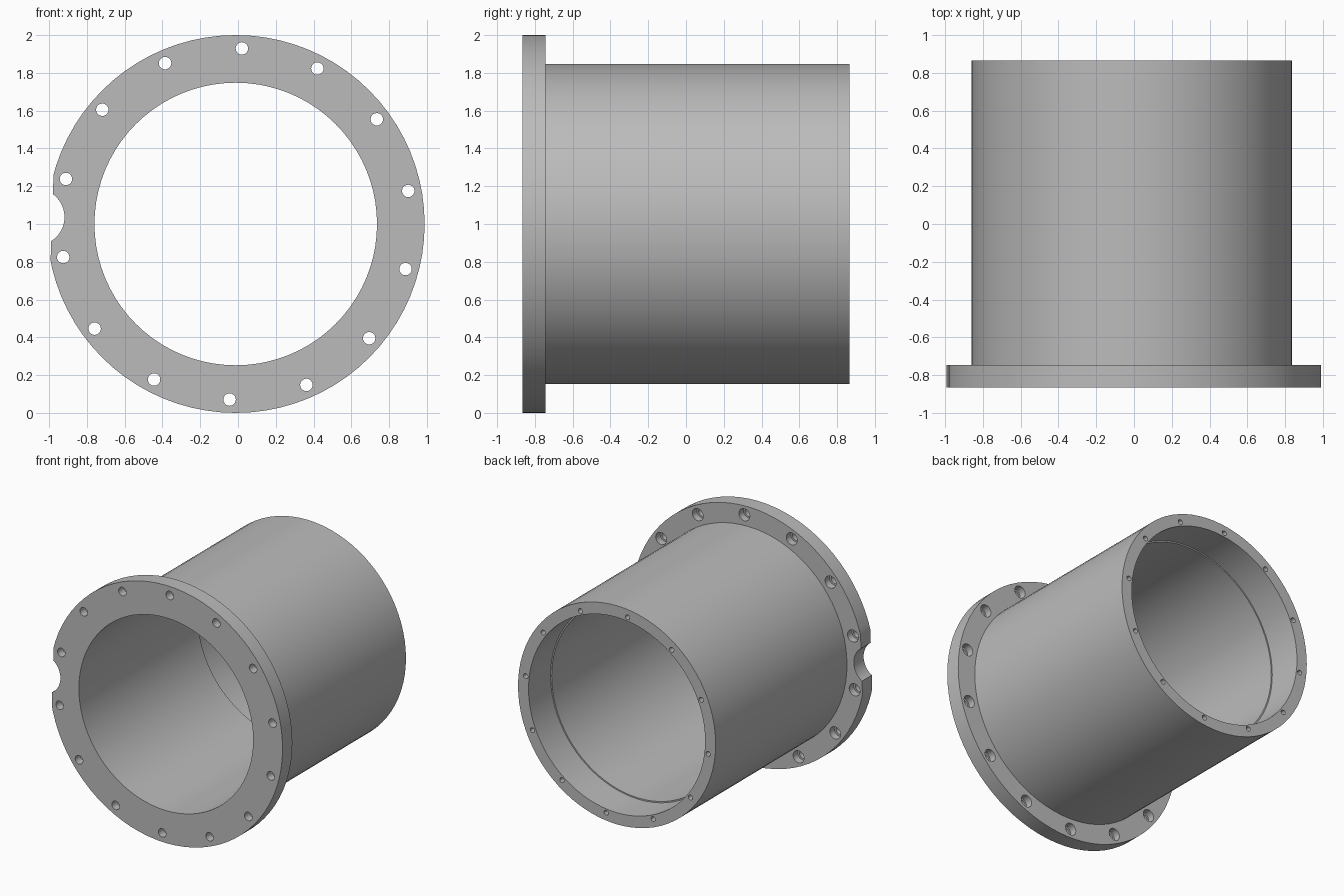
import bpy
from math import cos, sin, pi, radians
from mathutils import Matrix, Vector

if "Cube" in bpy.data.objects:
    bpy.data.objects.remove(bpy.data.objects["Cube"])

CX, CZ = -0.012, 1.0             # axis of the sleeve
FRONT, STEP, BACK = -0.865, -0.745, 0.865
CUT_ANGLE = 178                  # direction of the rim flat and notch

steel = bpy.data.materials.new("grey steel")
steel.use_nodes = True
steel.diffuse_color = (0.5, 0.5, 0.5, 1)
steel.node_tree.nodes["Principled BSDF"].inputs["Base Color"].default_value = (0.5, 0.5, 0.5, 1)


def lathe(name, profile, segments):
    """Revolve a closed (radius, y) profile about the sleeve axis."""
    n = len(profile)
    verts = [(CX + r * cos(a), y, CZ + r * sin(a))
             for a in (2 * pi * i / segments for i in range(segments))
             for r, y in profile]
    faces = [(i * n + j, i * n + (j + 1) % n,
              (i + 1) % segments * n + (j + 1) % n, (i + 1) % segments * n + j)
             for i in range(segments) for j in range(n)]
    mesh = bpy.data.meshes.new(name)
    mesh.from_pydata(verts, [], faces)
    mesh.materials.append(steel)
    obj = bpy.data.objects.new(name, mesh)
    bpy.context.collection.objects.link(obj)
    bpy.context.view_layer.objects.active = obj
    bpy.ops.object.mode_set(mode='EDIT')
    bpy.ops.mesh.select_all(action='SELECT')
    bpy.ops.mesh.normals_make_consistent(inside=False)
    bpy.ops.object.mode_set(mode='OBJECT')
    return obj


def on_axis(radius, degrees, y):
    a = radians(degrees)
    return Vector((CX + radius * cos(a), y, CZ + radius * sin(a)))


cutters = bpy.data.collections.new("cutters")
bpy.context.scene.collection.children.link(cutters)


def add_cutter(name):
    obj = bpy.context.object
    obj.name = name
    obj.hide_render = True
    obj.data.materials.append(steel)
    for c in list(obj.users_collection):
        c.objects.unlink(obj)
    cutters.objects.link(obj)


def drill(name, radius, degrees, hole_radius, y0, y1, sides=20):
    bpy.ops.mesh.primitive_cylinder_add(
        vertices=sides, radius=hole_radius, depth=y1 - y0,
        location=on_axis(radius, degrees, (y0 + y1) / 2), rotation=(pi / 2, 0, 0))
    add_cutter(name)


# Sleeve: flange, tube and a slightly wider bore at the back end
sleeve = lathe("flanged_sleeve", [
    (0.748, FRONT), (1.0, FRONT), (1.0, STEP), (0.848, STEP),
    (0.848, BACK), (0.758, BACK), (0.758, BACK - 0.27), (0.748, BACK - 0.27)], 80)

# Flange bolt holes, counterbored from the back
for i in range(14):
    angle = 88 + i * 360 / 14
    drill("bolt_hole_cutter", 0.93, angle, 0.033, FRONT - 0.05, STEP - 0.03)
    drill("counterbore_cutter", 0.93, angle, 0.047, STEP - 0.055, STEP + 0.05)

# Small blind holes in the back rim
for i in range(12):
    drill("rim_hole_cutter", 0.788, 6.7 + i * 30, 0.019, BACK - 0.12, BACK + 0.05, 14)

# Round notch and flat on the flange edge
drill("notch_cutter", 1.058, CUT_ANGLE, 0.151, FRONT - 0.05, STEP + 0.05, 40)
bpy.ops.mesh.primitive_cube_add(size=1)
bpy.context.object.matrix_world = (
    Matrix.Translation(on_axis(0.973 + 0.1, CUT_ANGLE, (FRONT + STEP) / 2))
    @ Matrix.Rotation(-radians(CUT_ANGLE), 4, 'Y')
    @ Matrix.Diagonal((0.2, 0.3, 0.8, 1)))
add_cutter("flat_cutter")

# Cut everything, then bake and remove the cutters
cut = sleeve.modifiers.new("cut", 'BOOLEAN')
cut.operation = 'DIFFERENCE'
cut.solver = 'EXACT'
cut.use_self = True
cut.operand_type = 'COLLECTION'
cut.collection = cutters
bpy.ops.object.select_all(action='DESELECT')
bpy.context.view_layer.objects.active = sleeve
sleeve.select_set(True)
bpy.ops.object.modifier_apply(modifier="cut")
for obj in list(cutters.objects):
    bpy.data.objects.remove(obj)
bpy.data.collections.remove(cutters)
bpy.ops.object.shade_smooth_by_angle(angle=radians(30))
